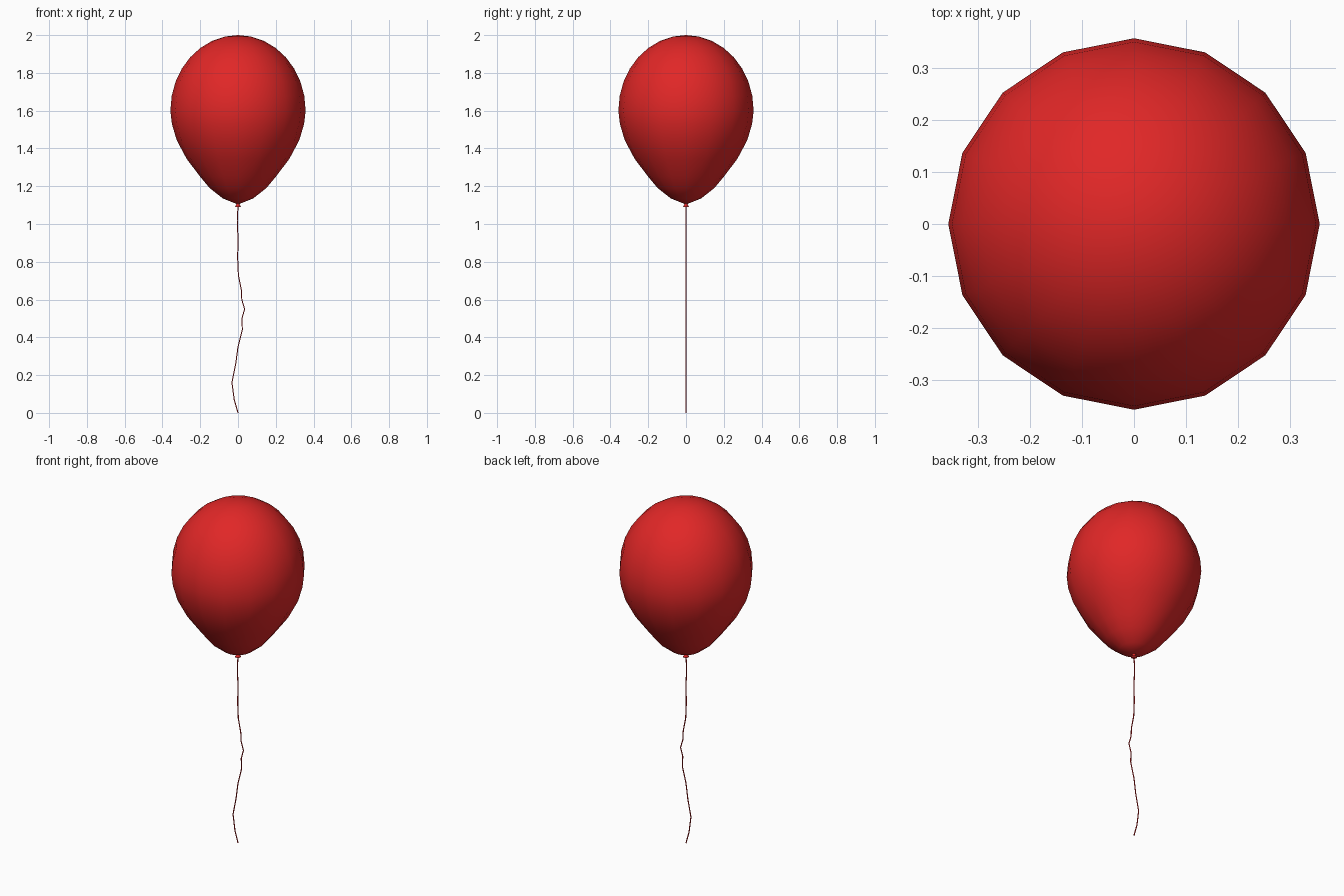
import bpy, bmesh, math

if "Cube" in bpy.data.objects:
    bpy.data.objects.remove(bpy.data.objects["Cube"])

red = bpy.data.materials.new("red")
red.diffuse_color = (0.75, 0.02, 0.02, 1)
red.use_nodes = True
red.node_tree.nodes["Principled BSDF"].inputs["Base Color"].default_value = red.diffuse_color


def lathe(name, profile, sides):
    """Spin (radius, z) points around z; radius 0 becomes a pole."""
    bm = bmesh.new()
    rings = []
    for r, z in profile:
        if r == 0:
            rings.append([bm.verts.new((0, 0, z))] * sides)
        else:
            rings.append([bm.verts.new((r * math.cos(2 * math.pi * i / sides),
                                        r * math.sin(2 * math.pi * i / sides), z))
                          for i in range(sides)])
    for a, b in zip(rings, rings[1:]):
        for i in range(sides):
            j = (i + 1) % sides
            bm.faces.new(list(dict.fromkeys((a[i], a[j], b[j], b[i]))))
    bmesh.ops.recalc_face_normals(bm, faces=bm.faces)
    for f in bm.faces:
        f.smooth = True
    me = bpy.data.meshes.new(name)
    bm.to_mesh(me)
    bm.free()
    me.materials.append(red)
    ob = bpy.data.objects.new(name, me)
    bpy.context.collection.objects.link(ob)
    return ob


# balloon: tapering lower part, half-ellipsoid top
lower = [(0, 1.103), (0.08, 1.135), (0.15, 1.19), (0.2, 1.25), (0.272, 1.345),
         (0.325, 1.445), (0.35, 1.53)]
upper = [(0.358 * math.cos(t), 1.6 + 0.4 * math.sin(t))
         for t in (math.pi / 16 * k for k in range(8))]
lathe("balloon", lower + upper + [(0, 2.0)], 16)

# tied knot under the balloon
lathe("knot", [(0, 1.09), (0.017, 1.09), (0.012, 1.097), (0.008, 1.102),
               (0.014, 1.112), (0, 1.115)], 12)

# thin wavy string
path = [(0, 1.095), (-0.004, 1.02), (0, 0.92), (-0.002, 0.82), (0.002, 0.73),
        (0.018, 0.65), (0.02, 0.6), (0.035, 0.55), (0.021, 0.5), (0.023, 0.44),
        (0, 0.35), (-0.012, 0.26), (-0.032, 0.16), (-0.02, 0.07), (0, 0)]
cu = bpy.data.curves.new("string", 'CURVE')
cu.dimensions = '3D'
cu.bevel_depth = 0.003
cu.bevel_resolution = 1
cu.use_fill_caps = True
sp = cu.splines.new('POLY')
sp.points.add(len(path) - 1)
for p, (x, z) in zip(sp.points, path):
    p.co = (x, 0, z, 1)
cu.materials.append(red)
bpy.context.collection.objects.link(bpy.data.objects.new("string", cu))
